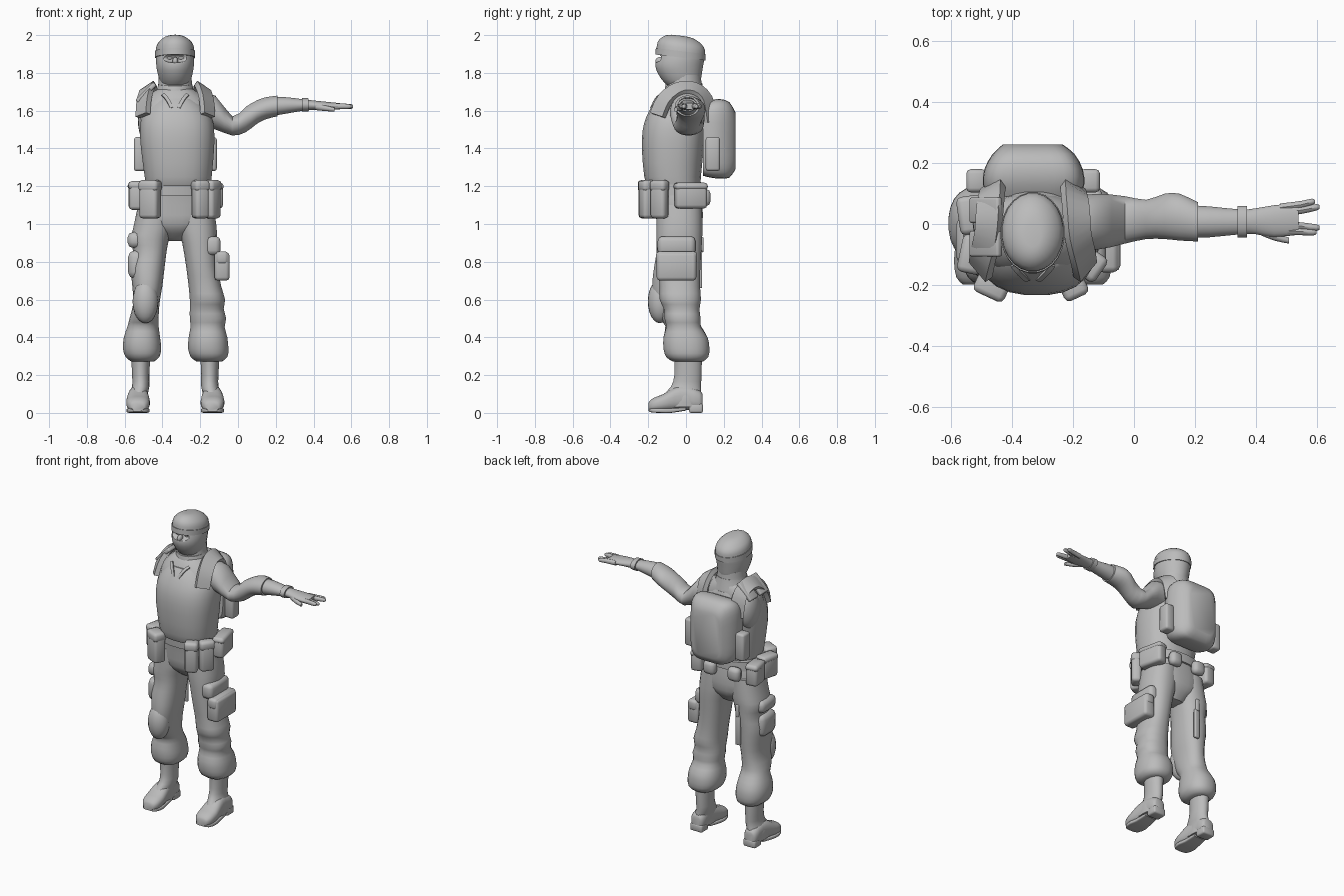
import bpy, bmesh, math
from mathutils import Vector, Matrix

MID = -0.332  # body centre line
grey = bpy.data.materials.new("plain_grey")
grey.diffuse_color = (0.5, 0.5, 0.5, 1)


def finish(name, bm, angle=40):
    bmesh.ops.recalc_face_normals(bm, faces=bm.faces)
    me = bpy.data.meshes.new(name)
    bm.to_mesh(me)
    bm.free()
    me.materials.append(grey)
    ob = bpy.data.objects.new(name, me)
    bpy.context.collection.objects.link(ob)
    bpy.context.view_layer.objects.active = ob
    ob.select_set(True)
    bpy.ops.object.shade_smooth_by_angle(angle=math.radians(angle))
    ob.select_set(False)
    return ob


def smooth_rings(rings, steps):
    """Fill in rings between the given ones along a smooth curve."""
    out = []
    for i in range(len(rings) - 1):
        p = [rings[max(0, min(len(rings) - 1, i + k))] for k in (-1, 0, 1, 2)]
        for s in range(steps):
            t = s / steps
            out.append([0.5 * (2 * b + (c - a) * t + (2 * a - 5 * b + 4 * c - d) * t * t
                               + (3 * b - a - 3 * c + d) * t ** 3) for a, b, c, d in zip(*p)])
    return out + [list(rings[-1])]


def loft(name, axis, rings, n=24, power=2.0, steps=2, shear=0, angle=40):
    """Rings are (position on axis, a min, a max, b min, b max)."""
    bm = bmesh.new()
    loops = []
    for h, a0, a1, b0, b1 in smooth_rings(rings, steps):
        loop = []
        for i in range(n):
            t = 2 * math.pi * (i + 0.5) / n
            c, s = math.cos(t), math.sin(t)
            a = (a0 + a1) / 2 + (a1 - a0) / 2 * math.copysign(abs(c) ** (2 / power), c)
            b = (b0 + b1) / 2 + (b1 - b0) / 2 * math.copysign(abs(s) ** (2 / power), s)
            co = {"x": (h, a, b), "y": (a, h, b), "z": (a, b, h + shear * b)}[axis]
            loop.append(bm.verts.new(co))
        loops.append(loop)
    for p, q in zip(loops, loops[1:]):
        for i in range(n):
            j = (i + 1) % n
            bm.faces.new((p[i], p[j], q[j], q[i]))
    bm.faces.new(loops[0])
    bm.faces.new(loops[-1])
    return finish(name, bm, angle)


def box(name, loc, size, rz=0, ry=0, bevel=0.018):
    bm = bmesh.new()
    bmesh.ops.create_cube(bm, size=1)
    bmesh.ops.scale(bm, vec=size, verts=bm.verts)
    bmesh.ops.bevel(bm, geom=bm.edges[:], offset=bevel, segments=2, profile=0.5, affect='EDGES')
    m = Matrix.Translation(loc) @ Matrix.Rotation(math.radians(rz), 4, 'Z') @ Matrix.Rotation(math.radians(ry), 4, 'Y')
    bmesh.ops.transform(bm, matrix=m, verts=bm.verts)
    return finish(name, bm, 50)


def pouch(name, loc, size, rz=0):
    """Pouch body with a slightly larger lid."""
    x, y, z = loc
    w, d, h = size
    box(name, loc, (w, d, h), rz)
    box(name + "_lid", (x, y, z + h * 0.36), (w + 0.006, d + 0.006, h * 0.3), rz)


def ellipsoid(name, loc, size):
    bm = bmesh.new()
    bmesh.ops.create_uvsphere(bm, u_segments=20, v_segments=12, radius=1)
    bmesh.ops.transform(bm, matrix=Matrix.Translation(loc) @ Matrix.Diagonal((*size, 1)), verts=bm.verts)
    return finish(name, bm)


def ribbon(name, pts, width, thick, centre):
    """Flat strap along points, lying flat around a centre."""
    pts = [Vector(p) for p in smooth_rings(pts, 3)]
    bm = bmesh.new()
    loops = []
    for i, p in enumerate(pts):
        tan = (pts[min(i + 1, len(pts) - 1)] - pts[max(i - 1, 0)]).normalized()
        side = tan.cross(p - Vector(centre)).normalized()
        out = side.cross(tan)
        loops.append([bm.verts.new(p + side * a * width / 2 + out * b * thick / 2)
                      for a, b in ((-1, -1), (1, -1), (1, 1), (-1, 1))])
    for p, q in zip(loops, loops[1:]):
        for i in range(4):
            bm.faces.new((p[i], p[i - 1], q[i - 1], q[i]))
    bm.faces.new(loops[0])
    bm.faces.new(loops[-1])
    return finish(name, bm)


# Head in a mask, with an eye slot cut in front
head = loft("masked_head", "z", [
    (1.735, -.405, -.262, -.1, .07), (1.765, -.417, -.248, -.13, .08), (1.815, -.43, -.236, -.158, .088),
    (1.85, -.434, -.232, -.163, .094), (1.88, -.434, -.232, -.156, .098), (1.92, -.43, -.236, -.145, .095)])
slot = ellipsoid("eye_slot_cutter", (MID, -.16, 1.878), (.082, .045, .024))
slot.hide_render = True
slot.hide_viewport = True
cut = head.modifiers.new("eye_slot", 'BOOLEAN')
cut.operation, cut.object, cut.solver = 'DIFFERENCE', slot, 'EXACT'
ellipsoid("nose_bridge", (MID, -.138, 1.862), (.015, .024, .022))
for s in (-1, 1):
    ellipsoid("eye", (MID + s * .034, -.113, 1.878), (.02, .012, .009))
loft("cap", "z", [(1.885, -.437, -.229, -.158, .1), (1.93, -.434, -.232, -.155, .102), (1.96, -.42, -.246, -.142, .085),
                  (1.985, -.388, -.278, -.11, .045), (1.993, -.36, -.305, -.075, .0)], shear=-.12)
loft("cap_band", "z", [(1.878, -.439, -.227, -.163, .103), (1.912, -.439, -.227, -.161, .105)], steps=1, shear=-.12)
loft("neck", "z", [(1.66, -.45, -.215, -.11, .1), (1.72, -.425, -.24, -.1, .085), (1.79, -.42, -.245, -.1, .08)])
loft("collar", "z", [(1.67, -.45, -.215, -.12, .1), (1.715, -.43, -.235, -.115, .09),
                     (1.74, -.423, -.242, -.11, .085)], shear=.08)

# Torso: shirt under a vest
loft("shirt", "z", [(1.2, -.48, -.16, -.18, .07), (1.4, -.5, -.14, -.19, .09), (1.58, -.52, -.14, -.175, .1),
                    (1.65, -.5, -.165, -.15, .1), (1.7, -.45, -.215, -.12, .09), (1.72, -.41, -.25, -.1, .08)], power=2.3)
loft("vest", "z", [(1.2, -.486, -.145, -.205, .078), (1.25, -.495, -.138, -.222, .08), (1.4, -.515, -.125, -.235, .095),
                   (1.5, -.52, -.125, -.23, .105), (1.57, -.51, -.14, -.21, .11), (1.63, -.475, -.18, -.178, .11),
                   (1.665, -.44, -.22, -.15, .1)], power=2.4)
for s in (-1, 1):
    ribbon("shoulder_strap", [(MID + s * a, y, z) for a, y, z in (
        (.172, -.15, 1.575), (.165, -.11, 1.66), (.148, -.035, 1.715), (.142, .045, 1.715),
        (.135, .105, 1.66), (.13, .13, 1.54))], .088, .03, (MID, -.03, 1.5))
    ribbon("neckline_flap", [(MID + s * .065, -.135, 1.685), (MID + s * .042, -.162, 1.66), (MID + s * .018, -.184, 1.615)],
           .018, .01, (MID, -.03, 1.5))
ellipsoid("bare_shoulder", (-.47, 0, 1.55), (.06, .085, .13))
for y in (-.065, .045):
    box("shoulder_plate", (-.487, y, 1.695), (.135, .085, .026), ry=-45, bevel=.008)

# Outstretched arm and hand
loft("sleeve", "x", [(-.22, -.08, .09, 1.52, 1.7), (-.12, -.085, .1, 1.5, 1.68), (-.03, -.065, .092, 1.468, 1.57),
                     (.04, -.05, .08, 1.485, 1.62), (.1, -.05, .1, 1.53, 1.655), (.15, -.055, .1, 1.555, 1.672),
                     (.21, -.058, .072, 1.57, 1.68)])
loft("forearm", "x", [(.18, -.046, .062, 1.572, 1.672), (.25, -.044, .058, 1.583, 1.672), (.35, -.034, .048, 1.6, 1.66),
                      (.4, -.034, .052, 1.602, 1.654), (.46, -.043, .062, 1.603, 1.648), (.54, -.036, .07, 1.606, 1.64)])
loft("wrist_band", "x", [(.34, -.044, .06, 1.594, 1.668), (.372, -.044, .06, 1.596, 1.666)], steps=1)
for y0, y1, x1 in ((.054, .073, .595), (.036, .055, .61), (-.002, -.012, .61), (-.022, -.027, .6)):
    loft("finger", "x", [(.48, y0 - .014, y0 + .014, 1.606, 1.638), (.55, (y0 + y1) / 2 - .013, (y0 + y1) / 2 + .013, 1.608, 1.638),
                         (x1 - .01, y1 - .011, y1 + .011, 1.61, 1.634), (x1, y1 - .005, y1 + .005, 1.616, 1.628)], n=10)
loft("thumb", "x", [(.41, -.035, .0, 1.603, 1.64), (.46, -.055, -.025, 1.598, 1.628),
                    (.51, -.065, -.045, 1.595, 1.617)], n=10)

# Backpack with side pockets
loft("backpack", "y", [(.09, -.485, -.175, 1.255, 1.635), (.13, -.497, -.163, 1.245, 1.655), (.18, -.492, -.168, 1.24, 1.662),
                       (.23, -.465, -.195, 1.245, 1.645), (.262, -.43, -.235, 1.29, 1.59)], n=32, power=5)
for x in (-.518, -.145):
    box("backpack_pocket", (x, .142, 1.37), (.066, .076, .18), bevel=.014)

# Belt and pouches
loft("belt", "z", [(1.15, -.52, -.14, -.19, .095), (1.21, -.515, -.14, -.195, .095)], steps=1, power=2.3)
pouch("front_pouch", (-.465, -.2, 1.13), (.105, .08, .2), -25)
pouch("front_pouch", (-.2, -.205, 1.13), (.08, .075, .2), 25)
pouch("front_pouch", (-.135, -.14, 1.13), (.09, .06, .2), 55)
pouch("hip_pouch", (-.532, -.1, 1.15), (.075, .12, .15), -12)
pouch("hip_pouch", (-.535, .03, 1.15), (.08, .12, .14), 8)
pouch("hip_pouch", (-.13, .025, 1.15), (.075, .17, .135), 12)
for x in (-.43, -.25):
    box("rear_pouch", (x, .1, 1.14), (.085, .06, .09), bevel=.025)

# Trousers
loft("hips", "z", [(1.2, -.5, -.152, -.18, .075), (1.1, -.525, -.135, -.165, .088), (1.0, -.51, -.15, -.155, .088),
                   (.95, -.43, -.23, -.12, .065), (.91, -.39, -.27, -.07, .03)], power=2.4)
loft("left_trouser_leg", "z", [
    (1.1, -.325, -.13, -.155, .085), (.98, -.318, -.112, -.158, .088), (.9, -.296, -.112, -.157, .085),
    (.78, -.276, -.108, -.15, .077), (.67, -.262, -.088, -.14, .075), (.6, -.256, -.068, -.14, .08),
    (.55, -.256, -.075, -.118, .072), (.5, -.256, -.062, -.115, .078), (.455, -.252, -.07, -.105, .08),
    (.4, -.262, -.056, -.12, .115), (.34, -.265, -.05, -.12, .125), (.295, -.25, -.056, -.105, .118),
    (.272, -.22, -.085, -.07, .09)], power=2.3)
loft("right_trouser_leg", "z", [
    (1.1, -.53, -.34, -.155, .085), (.98, -.555, -.348, -.158, .088), (.92, -.568, -.365, -.158, .085),
    (.85, -.555, -.378, -.157, .08), (.77, -.568, -.388, -.17, .075), (.67, -.56, -.4, -.18, .07),
    (.58, -.555, -.415, -.17, .064), (.5, -.575, -.42, -.14, .065), (.46, -.585, -.42, -.11, .08),
    (.4, -.605, -.412, -.12, .115), (.34, -.61, -.406, -.12, .125), (.295, -.595, -.416, -.105, .118),
    (.272, -.565, -.445, -.07, .09)], power=2.3)
ellipsoid("knee_pad", (-.49, -.138, .59), (.068, .064, .115))
box("right_cargo_pocket", (-.532, -.06, .785), (.1, .16, .15), bevel=.035)
box("right_cargo_flap", (-.535, -.055, .915), (.1, .16, .085), bevel=.03)
box("left_thigh_strap", (-.135, -.05, .885), (.085, .2, .1), bevel=.025)
box("left_thigh_pouch", (-.085, -.05, .775), (.08, .21, .15))
box("left_thigh_pouch_lid", (-.085, -.05, .82), (.068, .218, .07))
box("knife_sheath", (-.44, .076, .76), (.035, .02, .2), bevel=.006)
box("knife_handle", (-.44, .084, .89), (.024, .018, .08), bevel=.006)

# Boots
for side, s in (("left", 1), ("right", -1)):
    cx = MID + s * .183
    fx = MID + s * .197

    def span(c, r):
        return c - r, c + r
    loft(side + "_boot_shaft", "z", [(.32, *span(cx, .052), -.065, .085), (.2, *span(cx, .046), -.062, .083),
                                     (.14, *span(cx, .046), -.08, .08), (.09, *span(fx, .05), -.12, .083),
                                     (.03, *span(fx, .05), -.13, .088)])
    loft(side + "_boot_foot", "y", [(.088, *span(fx, .03), .02, .1), (.07, *span(fx, .046), .014, .12),
                                    (0, *span(fx, .048), .014, .145), (-.06, *span(fx, .056), .012, .135),
                                    (-.12, *span(fx, .063), .008, .1), (-.175, *span(fx, .055), .006, .078),
                                    (-.198, *span(fx, .034), .01, .055)], power=2.5)
    loft(side + "_boot_sole", "y", [(0, *span(fx, .045), .012, .03), (-.08, *span(fx, .054), .0, .025),
                                    (-.13, *span(fx, .062), 0, .025), (-.18, *span(fx, .05), .002, .025),
                                    (-.197, *span(fx, .028), .008, .025)], power=5)
    box(side + "_boot_heel", (fx, .053, .025), (.088, .074, .05), bevel=.01)
